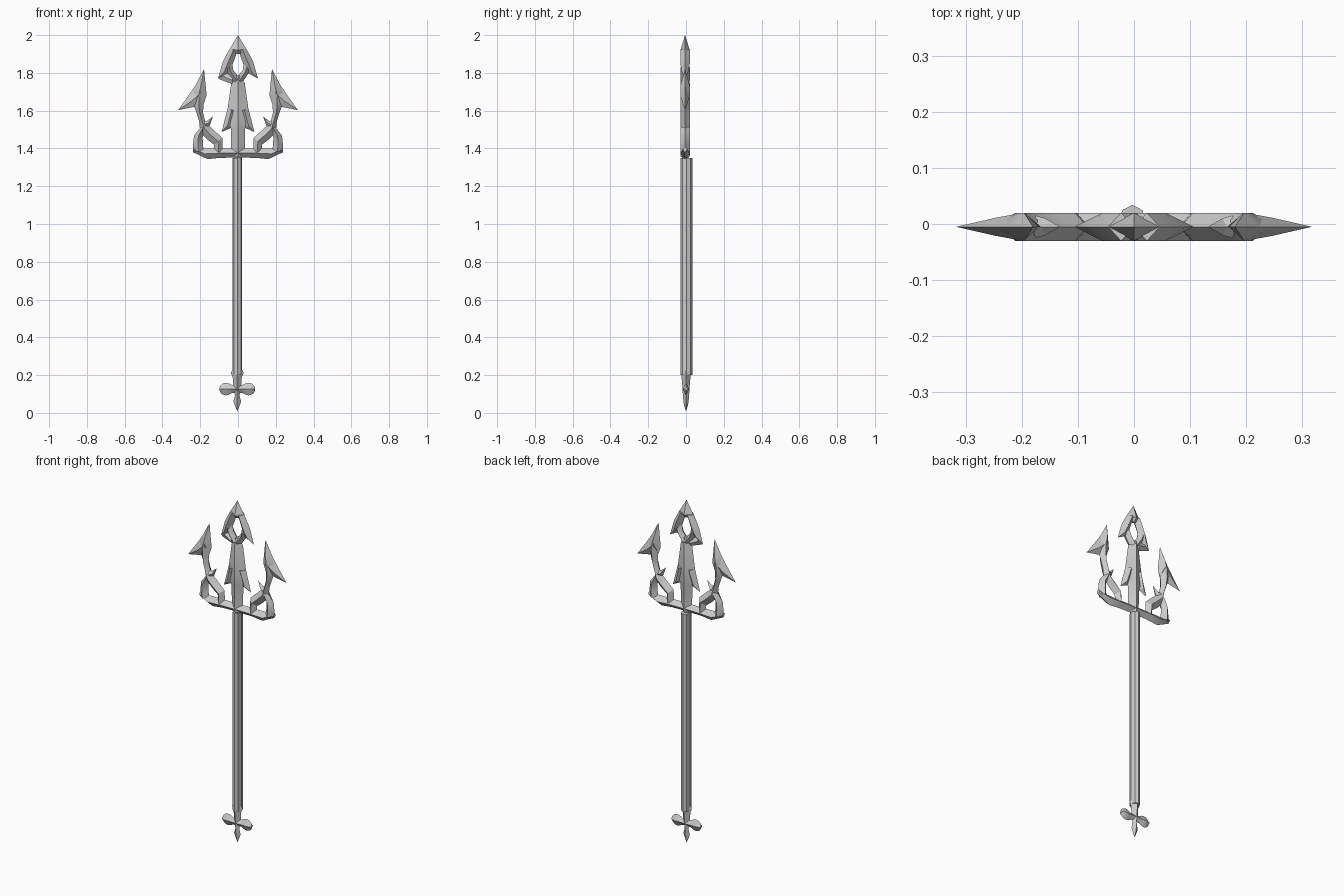
import bpy, bmesh, math
from mathutils import Vector

if "Cube" in bpy.data.objects:
    bpy.data.objects.remove(bpy.data.objects["Cube"])

MID, DEPTH = -0.005, 0.025   # sharp edge plane and ridge height of all blades


def finish(name, bm, mirror=False):
    bmesh.ops.remove_doubles(bm, verts=bm.verts, dist=1e-5)
    bmesh.ops.recalc_face_normals(bm, faces=bm.faces)
    me = bpy.data.meshes.new(name)
    bm.to_mesh(me)
    bm.free()
    ob = bpy.data.objects.new(name, me)
    bpy.context.collection.objects.link(ob)
    if mirror:
        ob.modifiers.new("mirror", 'MIRROR').use_axis = (True, False, False)
    bpy.ops.object.select_all(action='DESELECT')
    ob.select_set(True)
    bpy.context.view_layer.objects.active = ob
    bpy.ops.object.shade_smooth_by_angle(angle=math.radians(25))
    return ob


def blade(name, stations, mirror=False, mid=MID):
    """Diamond-section blade. Station: (x1, z1, x2, z2, ridge factor)."""
    bm = bmesh.new()
    rings = []
    for x1, z1, x2, z2, k in stations:
        cx, cz, d = (x1 + x2) / 2, (z1 + z2) / 2, DEPTH * k
        rings.append([bm.verts.new(p) for p in (
            (x1, mid, z1), (cx, mid - d, cz), (x2, mid, z2), (cx, mid + d, cz))])
    for a, b in zip(rings, rings[1:]):
        for i in range(4):
            j = (i + 1) % 4
            bm.faces.new((a[i], a[j], b[j], b[i]))
    bm.faces.new(rings[0])
    bm.faces.new(rings[-1])
    return finish(name, bm, mirror)


def centre_blade(name, rows, cx=0.0, mid=MID):
    """Symmetric blade from (z, half width, ridge factor) rows."""
    return blade(name, [(cx - w, z, cx + w, z, k) for z, w, k in rows], mid=mid)


# Central spearhead with its diamond opening
centre_blade("spear_tip", [(2.0, 0, 0), (1.92, .048, 1), (1.9, .02, 0.3)])
blade("spear_arm", [(0, 1.925, .046, 1.925, 1), (.032, 1.835, .08, 1.86, 1),
                    (.05, 1.80, .093, 1.815, .7), (.106, 1.77, .106, 1.77, 0)], True)
blade("spear_neck", [(.03, 1.85, .065, 1.81, 1), (.025, 1.815, .05, 1.79, 1),
                     (-.005, 1.775, .02, 1.745, 1)], True)
blade("neck_web", [(-.06, 1.80, -.103, 1.768, .2), (-.03, 1.78, -.03, 1.74, .8)])

# Flared central stem and its barbs
centre_blade("centre_stem", [(1.785, .015, .8), (1.745, .036, 1), (1.61, .055, 1),
                             (1.53, .062, 1), (1.505, .038, 1), (1.40, .036, 1),
                             (1.36, .03, 1), (1.33, 0, 0)])
blade("stem_barb", [(.01, 1.60, .055, 1.61, 1), (.036, 1.51, .076, 1.53, .7),
                    (.087, 1.487, .087, 1.487, 0)], True)

# Outer prong, sweeping down into the inner limb
blade("outer_prong", [(.18, 1.82, .18, 1.82, 0), (.17, 1.72, .222, 1.74, 1),
                      (.166, 1.68, .25, 1.69, 1), (.182, 1.635, .232, 1.622, 1),
                      (.185, 1.59, .22, 1.59, 1), (.175, 1.55, .206, 1.545, 1),
                      (.153, 1.52, .2, 1.485, 1), (.12, 1.49, .16, 1.445, 1),
                      (.083, 1.455, .127, 1.42, 1), (.08, 1.38, .125, 1.38, 1)], True)
blade("prong_barb", [(.18, 1.64, .215, 1.75, 1), (.23, 1.62, .262, 1.68, .65),
                     (.317, 1.603, .317, 1.603, 0)], True)
blade("prong_thorn", [(.185, 1.55, .165, 1.505, .8), (.165, 1.545, .15, 1.522, .6),
                      (.132, 1.57, .132, 1.57, 0)], True)

# Outer limb closing the loop, and the cross bar beneath
blade("outer_limb", [(.165, 1.52, .2, 1.51, 1), (.187, 1.46, .233, 1.468, 1),
                     (.186, 1.42, .238, 1.42, 1), (.18, 1.385, .238, 1.382, 1)], True)
blade("cross_bar", [(.238, 1.41, .238, 1.38, .5), (.19, 1.40, .16, 1.343, 1),
                    (.1, 1.40, .1, 1.35, 1), (0, 1.40, 0, 1.352, 1)], True)

# Octagonal shaft, slightly deeper than wide
bpy.ops.mesh.primitive_cylinder_add(vertices=8, radius=1, depth=1.15, location=(-.003, .003, .775))
shaft = bpy.context.object
shaft.name = "shaft"
shaft.scale = (.025, .031, 1)

# Pommel: collar, spike and two rounded lobes
centre_blade("pommel_spike", [(.235, .022, .9), (.212, .034, 1), (.19, .024, .95), (.15, .022, .8),
                              (.09, .012, .65), (.06, .021, .55), (.04, .013, .4),
                              (.008, 0, 0)], cx=-.004, mid=0)
for side, label in ((-1, "left"), (1, "right")):
    lobe = [(0, .02, .7), (.025, .02, .7)]
    for i in range(1, 9):
        a = math.radians(140 - 140 * i / 8)
        lobe.append((.06 + .035 * math.cos(a), .033 * math.sin(a), .7 * math.sin(a) ** .6 if i < 8 else 0))
    lobe = [s for s in lobe if s[0] < .03 or s[0] > .031]
    blade("pommel_lobe_" + label,
          [(-.004 + side * x, .126 + h, -.004 + side * x, .126 - h, k) for x, h, k in lobe], mid=0)
